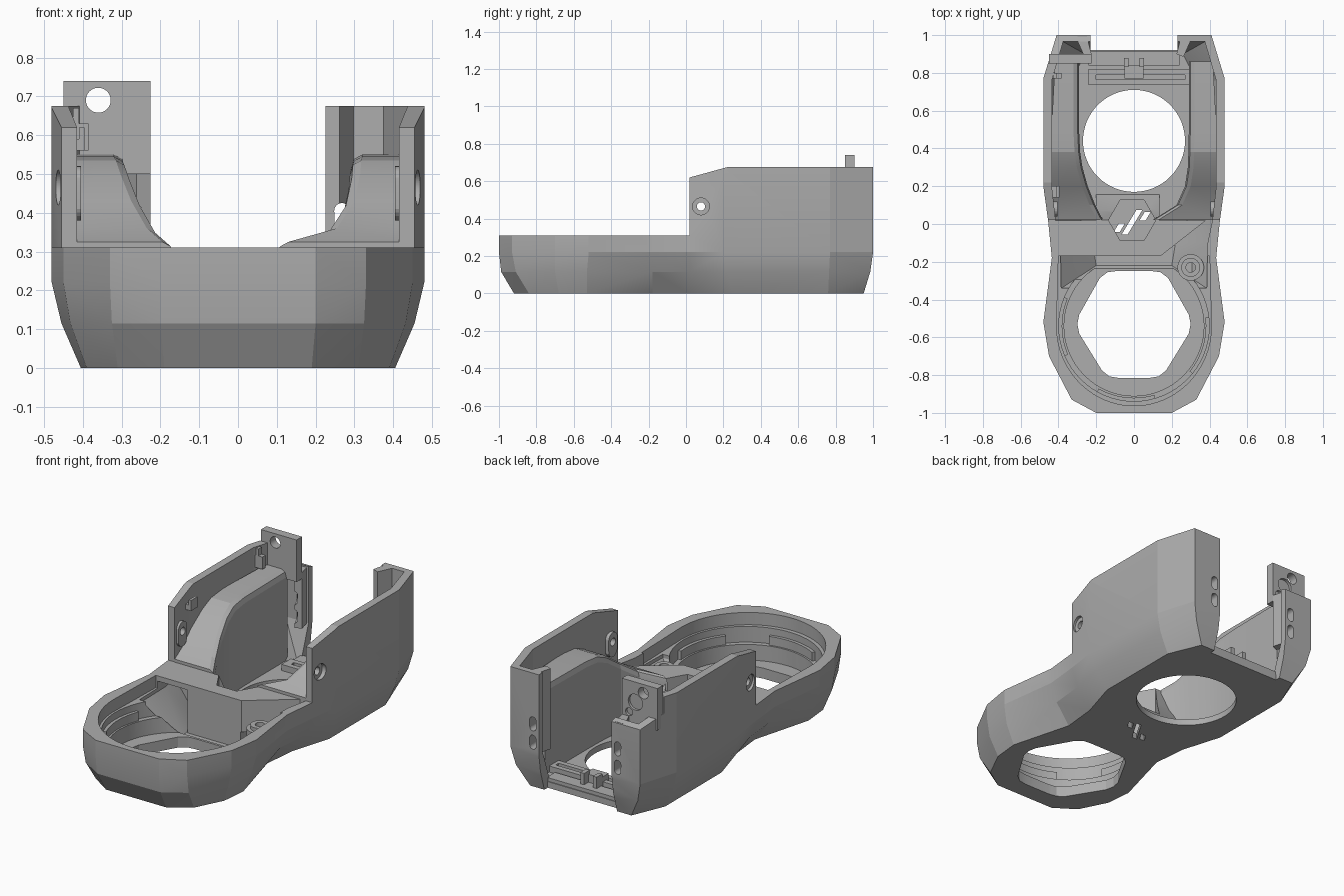
import bpy, bmesh, math

cube = bpy.data.objects.get("Cube")
if cube:
    bpy.data.objects.remove(cube, do_unlink=True)

grey = bpy.data.materials.new("matte grey")
grey.use_nodes = True
grey.diffuse_color = (0.42, 0.42, 0.42, 1)
grey.node_tree.nodes["Principled BSDF"].inputs["Base Color"].default_value = (0.42, 0.42, 0.42, 1)


def loft(name, rings):
    """Closed solid through a list of equal-length rings of 3D points."""
    bm = bmesh.new()
    loops = [[bm.verts.new(p) for p in ring] for ring in rings]
    for a, b in zip(loops, loops[1:]):
        for i in range(len(a)):
            j = (i + 1) % len(a)
            bm.faces.new((a[i], a[j], b[j], b[i]))
    bmesh.ops.triangulate(bm, faces=bm.faces[:])
    bm.faces.new(loops[0])
    bm.faces.new(loops[-1])
    bmesh.ops.recalc_face_normals(bm, faces=bm.faces[:])
    mesh = bpy.data.meshes.new(name)
    bm.to_mesh(mesh)
    bm.free()
    mesh.materials.append(grey)
    obj = bpy.data.objects.new(name, mesh)
    bpy.context.collection.objects.link(obj)
    return obj


def prism(name, pts, axis, lo, hi):
    """Extrude a 2D outline along an axis."""
    place = {"x": lambda p, d: (d, p[0], p[1]),
             "y": lambda p, d: (p[0], d, p[1]),
             "z": lambda p, d: (p[0], p[1], d)}[axis]
    return loft(name, [[place(p, d) for p in pts] for d in (lo, hi)])


def box(name, x0, x1, y0, y1, z0, z1):
    return prism(name, [(x0, y0), (x1, y0), (x1, y1), (x0, y1)], "z", z0, z1)


def ngon(cx, cy, r, n=48):
    return [(cx + r * math.cos(math.tau * i / n), cy + r * math.sin(math.tau * i / n)) for i in range(n)]


def capsule(cx, cy, r, h, n=24):
    return [(x, y + (h if y >= cy else -h)) for x, y in ngon(cx, cy, r, n)]


def mirrored(half):
    return half + [(-x, y) for x, y in reversed(half)]


def at(pts, z):
    return [(x, y, z) for x, y in pts]


def cut(targets, cutters):
    for target in targets:
        bpy.context.view_layer.objects.active = target
        for c in cutters:
            mod = target.modifiers.new("cut", "BOOLEAN")
            mod.operation = "DIFFERENCE"
            mod.solver = "EXACT"
            mod.object = c
            bpy.ops.object.modifier_apply(modifier=mod.name)
    for c in cutters:
        bpy.data.objects.remove(c, do_unlink=True)


# Faceted outer shell
base = mirrored([(.19, -.92), (.31, -.84), (.39, -.68), (.405, -.53), (.31, -.18), (.33, .02),
                 (.4, .25), (.4, .76), (.32, .95), (.2, .95)])
waist = mirrored([(.2, -.988), (.325, -.91), (.432, -.7), (.455, -.53), (.395, -.18), (.415, .02),
                  (.455, .22), (.455, .765), (.385, .985), (.2, .985)])
wide = mirrored([(.2, -1), (.33, -.93), (.45, -.7), (.48, -.52), (.435, -.18), (.455, .02),
                 (.48, .2), (.48, .77), (.41, 1), (.2, 1)])
shell = loft("outer_shell", [at(base, 0), at(waist, .115), at(wide, .22), at(wide, .675)])

# Rear cavity running under the deck, and stepped round front opening
low = mirrored([(.2, -.22), (.22, -.1), (.28, .02), (.34, .25), (.34, .74), (.26, .9), (.2, .9)])
high = mirrored([(.385, -.34), (.39, -.1), (.415, .02), (.435, .2), (.435, .76), (.375, .965), (.2, .965)])
cy = -.54
arch = [(.41 * math.cos(a), cy + .422 * math.sin(a)) for a in (math.pi + math.pi * i / 40 for i in range(41))]
hex_hole = mirrored([(.08, -.815), (.13, -.807), (.17, -.775), (.29, -.58), (.3, -.53), (.29, -.48),
                     (.18, -.285), (.14, -.255), (.1, -.25)])
cut([shell], [
    prism("cut_top", [(-1.2, .31), (.02, .31), (.02, .62), (.22, .675), (.22, .8), (-1.2, .8)], "x", -1, 1),
    loft("cut_cavity", [at(low, .035), at(high, .22), at(high, .9)]),
    prism("cut_rim", arch + [(.4, -.17), (-.4, -.17)], "z", .24, .5),
    prism("cut_step", ngon(0, cy, .398, 64), "z", .15, .5),
    prism("cut_well", ngon(0, cy, .37, 64), "z", .06, .5),
    prism("cut_front_hole", hex_hole, "z", -.1, .3),
    prism("cut_rear_hole", ngon(0, .44, .27, 64), "z", -.1, .3),
    box("cut_back_opening", -.23, .23, .8, 1.2, .035, .9),
    box("cut_back_edge", -.23, .23, .92, 1.2, -.1, .9),
    prism("cut_corner", [(.85, .58), (1.1, .5), (1.1, .9), (.85, .9)], "x", -.6, -.15),
])

# Deck between the two chambers and the ramp under it
deck = prism("bridge_deck", [(-.42, -.17), (.14, -.17), (.38, .018), (-.435, .018)], "z", .28, .31)
ramp = prism("bridge_ramp", [(-.17, .03), (-.17, .309), (.02, .309), (.07, .17), (.16, .03)], "x", -.2, .135)
prism("diagonal_wall", [(.12, -.17), (.14, -.17), (.38, .018), (.35, .018)], "z", .13, .31)
cut([deck, ramp], [prism("cut_pocket", ngon(-.01, .02, .125, 6), "z", .02, .5)])

# Three slanted slits through the floor
slits = []
for sx, sy, length in ((-.078, -.02, .045), (-.01, .01, .13), (.058, .04, .045)):
    dx, dy = length * .3, length * .5
    slits.append(prism("cut_slit", [(sx - dx - .016, sy - dy), (sx - dx + .016, sy - dy),
                                    (sx + dx + .016, sy + dy), (sx + dx - .016, sy + dy)], "z", -.1, .2))
cut([shell], slits)

# Side bosses, air duct humps, and back lips on both sides
inner_edge = {"left": (.1, .225, .27, .285, .288), "right": (.165, .205, .245, .273, .285)}
for side, s in (("left", 1), ("right", -1)):
    rings = []
    stations = ((.022, .42, .27, .325), (.1, .425, .3, .36), (.2, .43, .33, .43), (.3, .43, .34, .5),
                (.38, .43, .34, .535), (.48, .43, .34, .545), (.86, .41, .32, .55))
    for (y, xo, foot, z), xi in zip(stations, inner_edge[side] + (.29, .29)):
        section = [(xi, .03), (foot, .03), (xo, .2), (xo + .008, z), (xi + .03, z), (xi + .008, z - .012), (xi, z - .04)]
        rings.append([(s * px, y, pz) for px, pz in section])
    loft(side + "_duct_hump", rings)

    pad = prism(side + "_boss_pad", capsule(.08, .45, .04, .03), "x", s * .405, s * .43)
    cut([shell], [prism("cut_bore", ngon(.08, .465, .045), "x", s * .445, s * .6)])
    cut([shell, pad], [prism("cut_screw", ngon(.08, .465, .022), "x", s * .35, s * .6)])

    lip_top = .675 if s > 0 else .535
    lip = prism(side + "_back_lip", [(s * .25, .995), (s * .225, .9), (s * .262, .885), (s * .3, .97), (s * .3, .995)],
                "z", .215, lip_top)
    cut([shell, lip], [prism("cut_slot", capsule(s * .268, z, .02, .02), "y", .85, 1.1) for z in (.28, .385)])

# Upright mounting tab on the back corner
tab = box("mounting_tab", -.45, -.225, .85, .9, .5, .74)
cut([tab], [prism("cut_tab_hole", ngon(-.36, .69, .032), "y", .8, 1),
            prism("cut_tab_lower_hole", ngon(-.27, .56, .022), "y", .885, 1),
            prism("cut_tab_recess", ngon(-.31, .625, .045), "y", .885, 1)])

# Small clips on the inside of the walls
box("cable_hook", -.44, -.385, .77, .8, .56, .63)
box("cable_hook_tip", -.425, -.41, .77, .8, .6, .67)
box("wall_clip", -.44, -.395, .14, .2, .56, .59)
box("wall_clip_tip", -.41, -.395, .14, .2, .56, .62)

# Screw post beside the front opening
post = prism("screw_post", ngon(.3, -.23, .07), "z", .12, .22)
collar = prism("screw_collar", ngon(.3, -.23, .05), "z", .21, .24)
cut([post, collar], [prism("cut_post", ngon(.3, -.23, .025), "z", .14, .5)])

# Rail and latch on the rear floor
rail = box("rear_floor_rail", -.24, .29, .735, .82, .03, .07)
cut([rail], [box("cut_rail", -.2, .27, .765, .79, .045, .2)])
box("latch_base", -.05, .05, .77, .84, .03, .1)
for lx in (-.04, .04):
    box("latch_arm", lx - .012, lx + .012, .83, .88, .03, .12)
box("rear_sill", -.24, .24, .84, .915, .03, .055)

# Bayonet segments on the front opening
for start in (2.75, 4.2, 5.6):
    arc = [start + .8 * i / 16 for i in range(17)]
    pts = [(r * math.cos(a), cy + r * math.sin(a)) for r, seq in ((.402, arc), (.38, arc[::-1])) for a in seq]
    prism("bayonet_segment", pts, "z", .14, .2)

# Shading
bpy.ops.object.select_all(action="DESELECT")
for obj in bpy.context.scene.objects:
    if obj.type == "MESH":
        obj.select_set(True)
        bpy.context.view_layer.objects.active = obj
bpy.ops.object.shade_smooth_by_angle(angle=math.radians(14))
